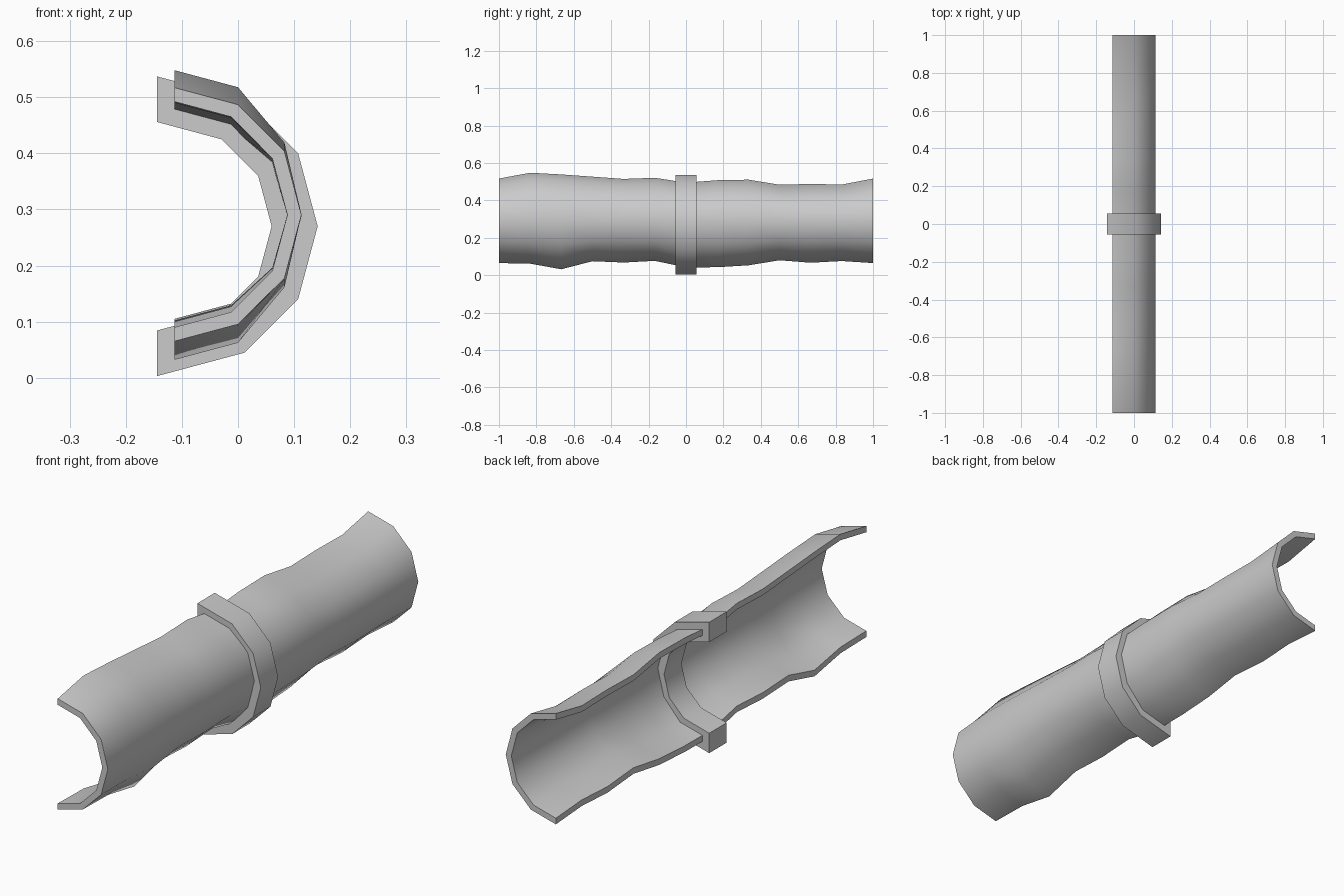
import bpy, bmesh
from math import sin, cos, radians

if "Cube" in bpy.data.objects:
    bpy.data.objects.remove(bpy.data.objects["Cube"])

ANGLES = [90, 60, 30, 0, -30, -60, -90]


def arc(cx, cz, r, end_x=None):
    """Half of a 12-sided circle, top to bottom; ends extended to end_x."""
    pts = [[cx + r * cos(radians(a)), cz + r * sin(radians(a))] for a in ANGLES]
    if end_x is not None:
        for end, nxt in ((0, 1), (-1, -2)):
            (x0, z0), (x1, z1) = pts[end], pts[nxt]
            pts[end] = [end_x, z0 + (z1 - z0) * (end_x - x0) / (x1 - x0)]
    return pts


def sweep(name, sections):
    """Skin closed sections of (y, outline) and cap both ends."""
    bm = bmesh.new()
    rings = [[bm.verts.new((x, y, z)) for x, z in outline] for y, outline in sections]
    n = len(rings[0])
    for a, b in zip(rings, rings[1:]):
        for i in range(n):
            j = (i + 1) % n
            bm.faces.new((a[i], a[j], b[j], b[i]))
    # end caps as strips of quads between outer and inner arcs
    for ring in (rings[0], rings[-1]):
        for i in range(n // 2 - 1):
            bm.faces.new((ring[i], ring[i + 1], ring[n - 2 - i], ring[n - 1 - i]))
    bmesh.ops.recalc_face_normals(bm, faces=bm.faces)
    mesh = bpy.data.meshes.new(name)
    bm.to_mesh(mesh)
    bm.free()
    obj = bpy.data.objects.new(name, mesh)
    bpy.context.collection.objects.link(obj)
    bpy.ops.object.select_all(action='DESELECT')
    obj.select_set(True)
    bpy.context.view_layer.objects.active = obj
    bpy.ops.object.shade_smooth_by_angle(angle=radians(40))
    return obj


# Half pipe: top and bottom rim heights wander along the length
CZ, R_OUT, R_IN = 0.29, 0.226, 0.201
TOP = [.517, .548, .539, .527, .515, .521, .495, .508, .511, .484, .488, .485, .517]
BOTTOM = [.065, .062, .032, .075, .068, .077, .042, .043, .053, .08, .067, .076, .065]
WEIGHT = [1, 1, .5, .1, .5, 1, 1]
sections = []
for k, (top, bottom) in enumerate(zip(TOP, BOTTOM)):
    up, down = top - (CZ + R_OUT), bottom - (CZ - R_OUT)

    def warp(pts):
        return [(x, z + w * (up if i < 3 else down if i > 3 else (up + down) / 2))
                for i, ((x, z), w) in enumerate(zip(pts, WEIGHT))]
    outer = warp(arc(-0.113, CZ, R_OUT))
    inner = warp(arc(-0.113, CZ, R_IN))
    sections.append((-1 + k / 6, outer + inner[::-1]))
sweep("half_pipe", sections)

# Thick collar around the joint
collar = arc(-0.118, 0.27, 0.26, -0.144) + arc(-0.119, 0.27, 0.179, -0.144)[::-1]
sweep("joint_collar", [(-0.056, collar), (0.056, collar)])
